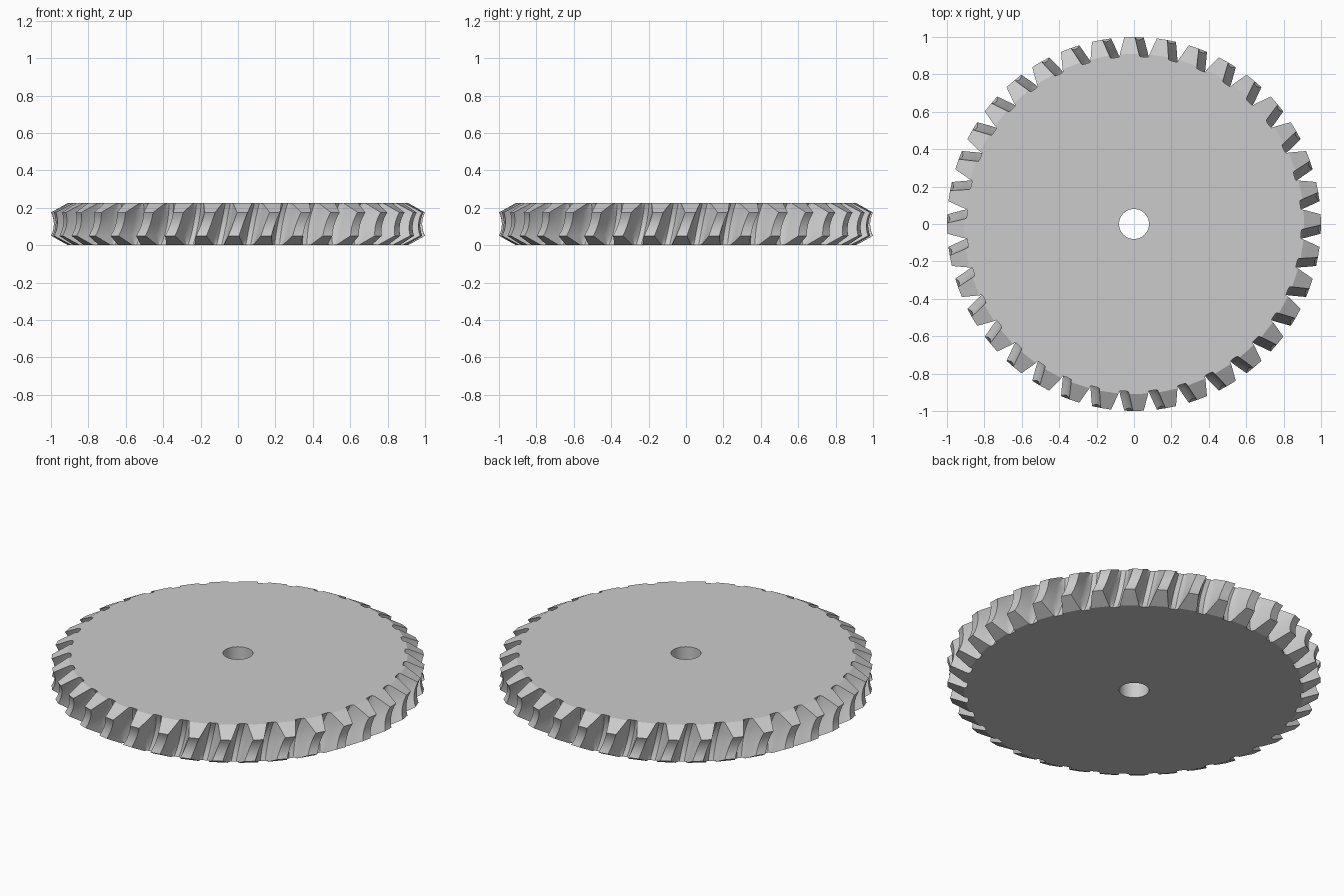
import bpy
import bmesh
from math import asin, cos, sin, sqrt, pi

if "Cube" in bpy.data.objects:
    bpy.data.objects.remove(bpy.data.objects["Cube"], do_unlink=True)

TEETH = 36
HEIGHT = 0.225
MID = HEIGHT / 2
BORE = 0.08
AXIS = 1.127        # distance from wheel centre to the mating worm's axis
TIP, ROOT = 0.142, 0.258   # throat radii measured from the worm's axis
LEAD = 0.0516       # sideways shift per radian around the worm
FLANK_STEPS = 5
CHAMFER = 0.05

steel = bpy.data.materials.new("steel_grey")
steel.use_nodes = True
colour = (0.6, 0.6, 0.6, 1)
steel.diffuse_color = colour
steel.node_tree.nodes["Principled BSDF"].inputs["Base Color"].default_value = colour


def throat(radius, z):
    """Wheel radius where a circle around the worm's axis reaches height z."""
    return AXIS - sqrt(radius ** 2 - (z - MID) ** 2)


def tooth_outline(z):
    """(angle, radius) points of one tooth at height z, root to tip to root."""
    edge = min(z, HEIGHT - z)
    tip = min(throat(TIP, z), 0.91 + 0.09 * edge / CHAMFER)
    root = throat(ROOT, z)
    rising, falling = [], []
    for i in range(FLANK_STEPS + 1):
        t = i / FLANK_STEPS
        r = root + (tip - root) * t
        d = sqrt((AXIS - r) ** 2 + (z - MID) ** 2)
        shift = LEAD * asin((z - MID) / d) / r
        gap = 0.024 + 0.3 * (ROOT - d)
        if i == 0:
            gap *= 0.55     # rounded root corner
        half = pi / TEETH - gap / r
        rising.append((shift - half, r))
        falling.insert(0, (shift + half, r))
    return rising + falling


def ring(bm, outline, z, radius=None):
    verts = []
    for tooth in range(TEETH):
        for a, r in outline:
            angle = a + 2 * pi * tooth / TEETH
            r = radius or r
            verts.append(bm.verts.new((r * cos(angle), r * sin(angle), z)))
    return verts


# Toothed wheel: stacked rings, closed through the bore
bm = bmesh.new()
steps = 8
levels = [0, CHAMFER / 2]
levels += [CHAMFER + (HEIGHT - 2 * CHAMFER) * i / steps for i in range(steps + 1)]
levels += [HEIGHT - CHAMFER / 2, HEIGHT]
rings = [ring(bm, tooth_outline(z), z) for z in levels]
rings.append(ring(bm, tooth_outline(HEIGHT), HEIGHT, BORE))
rings.append(ring(bm, tooth_outline(0), 0, BORE))
for lower, upper in zip(rings, rings[1:] + rings[:1]):
    for i in range(len(lower)):
        j = (i + 1) % len(lower)
        bm.faces.new((lower[i], lower[j], upper[j], upper[i]))
bmesh.ops.recalc_face_normals(bm, faces=bm.faces)

mesh = bpy.data.meshes.new("worm_wheel")
bm.to_mesh(mesh)
bm.free()
mesh.materials.append(steel)
wheel = bpy.data.objects.new("worm_wheel", mesh)
bpy.context.collection.objects.link(wheel)
bpy.context.view_layer.objects.active = wheel
wheel.select_set(True)
bpy.ops.object.shade_smooth_by_angle(angle=pi / 7)
